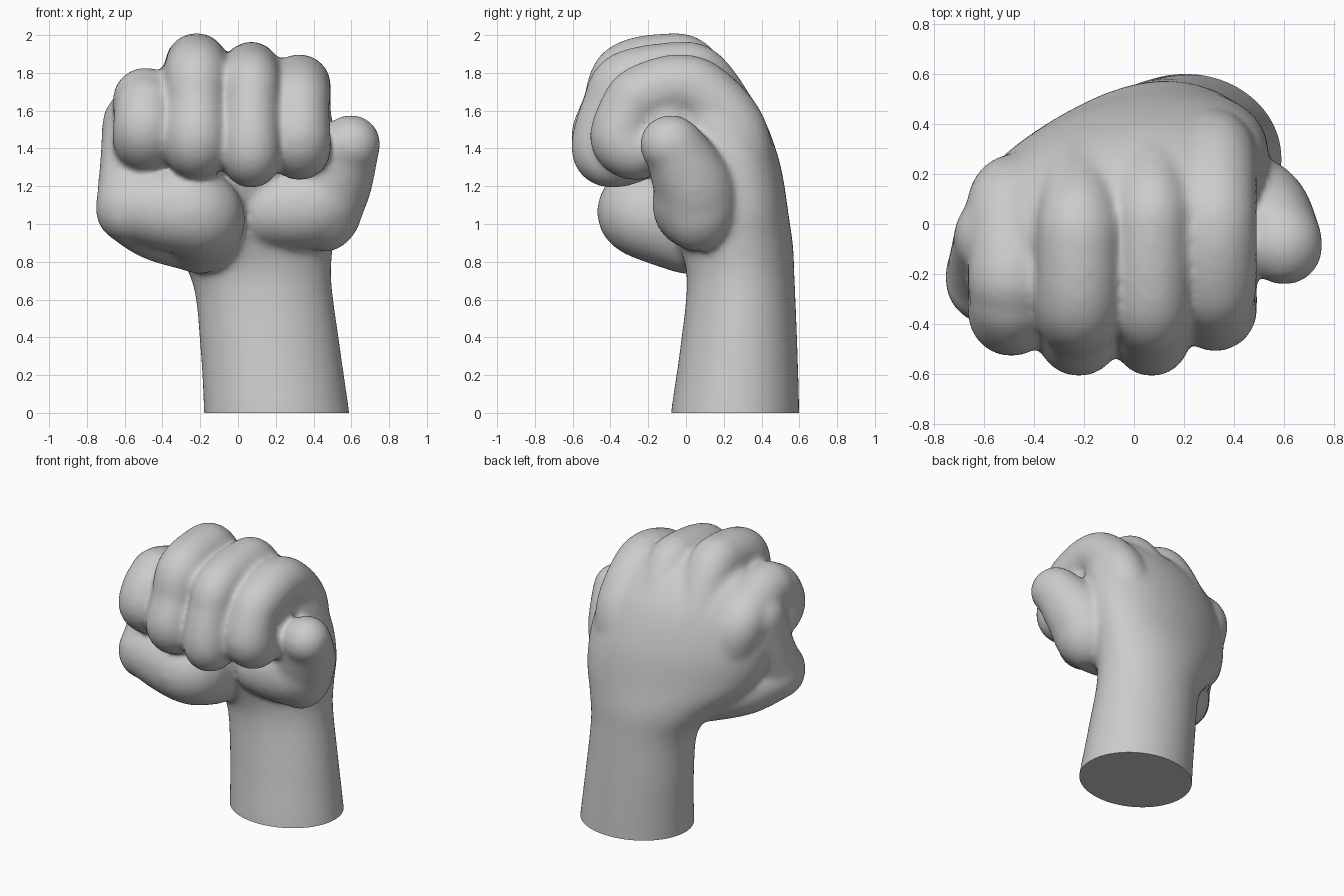
import bpy, bmesh, math
from mathutils import Vector, Matrix

cube = bpy.data.objects.get("Cube")
if cube:
    bpy.data.objects.remove(cube, do_unlink=True)

skin = bpy.data.materials.new("plain grey")
skin.use_nodes = True
grey = (0.6, 0.6, 0.6, 1)
skin.diffuse_color = grey
skin.node_tree.nodes["Principled BSDF"].inputs["Base Color"].default_value = grey

bm = bmesh.new()


def spline(points, steps):
    """Smooth run through points of any dimension."""
    pts = [Vector(p) for p in points]
    pts = [pts[0]] + pts + [pts[-1]]
    run = []
    for a, b, c, d in zip(pts, pts[1:], pts[2:], pts[3:]):
        for i in range(steps):
            t = i / steps
            run.append(b + (c - a) * (t / 2) + (2 * a - 5 * b + 4 * c - d) * (t * t / 2)
                       + (3 * b - a - 3 * c + d) * (t ** 3 / 2))
    return run + [pts[-1]]


def ball(centre, radii, tilt=0):
    m = (Matrix.Translation(centre) @ Matrix.Rotation(math.radians(tilt), 4, 'Z')
         @ Matrix.Diagonal((*radii, 1)))
    bmesh.ops.create_icosphere(bm, subdivisions=3, radius=1, matrix=m)


def limb(points):
    """Rounded limb through (x, y, z, radius) points."""
    for p in spline(points, 8):
        ball(p[:3], (p[3],) * 3)


def loft(sections, sides=48):
    """Closed skin over tilted ellipses: z, centre x, centre y, radius x, radius y, tilt."""
    rings = []
    for z, cx, cy, rx, ry, tilt in spline(sections, 6):
        c, s = math.cos(math.radians(tilt)), math.sin(math.radians(tilt))
        ring = []
        for i in range(sides):
            a = math.tau * i / sides
            u, v = rx * math.cos(a), ry * math.sin(a)
            ring.append(bm.verts.new((cx + u * c - v * s, cy + u * s + v * c, z)))
        rings.append(ring)
    for low, high in zip(rings, rings[1:]):
        for i in range(sides):
            j = (i + 1) % sides
            bm.faces.new((low[i], low[j], high[j], high[i]))
    bm.faces.new(rings[0][::-1])
    bm.faces.new(rings[-1])


def finger(x, back, top, front, bottom, r):
    """Finger running up the back of the hand, over the knuckle and into the palm."""
    limb([(0.13 + x * 0.45, 0.27, 0.85, 0.19),
          (0.03 + x * 0.85, back + 0.04, 1.25, r),
          (x, back, 1.5, r),
          (x, back - 0.17, top - r - 0.04, r),
          (x, back - 0.31, top - r, r),
          (x, front + 0.29, top - r - 0.05, r),
          (x, front + r + 0.05, 1.62, r * 0.95),
          (x, front + r, bottom + r + 0.06, r),
          (x, front + r + 0.08, bottom + r, r),
          (x, -0.15, bottom + r + 0.06, r * 0.9)])


# Forearm, wrist and back of the hand
loft([(-0.1, 0.21, 0.26, 0.39, 0.34, 0),
      (0, 0.205, 0.26, 0.385, 0.34, 0),
      (0.35, 0.17, 0.28, 0.37, 0.31, 0),
      (0.7, 0.125, 0.29, 0.37, 0.285, 4),
      (0.9, 0.06, 0.26, 0.45, 0.3, 10),
      (1.1, -0.03, 0.19, 0.58, 0.32, 16),
      (1.35, -0.07, 0.13, 0.62, 0.33, 16),
      (1.6, -0.08, 0.06, 0.58, 0.31, 14),
      (1.77, -0.05, 0.02, 0.46, 0.23, 10),
      (1.87, 0, -0.03, 0.3, 0.14, 8)])

# Four curled fingers
finger(-0.49, 0.09, 1.83, -0.53, 1.27, 0.175)
finger(-0.22, 0.2, 2.01, -0.61, 1.23, 0.168)
finger(0.07, 0.26, 1.965, -0.61, 1.19, 0.155)
finger(0.325, 0.26, 1.9, -0.51, 1.23, 0.168)

# Palm filling inside the curl
ball((0.2, -0.12, 1.56), (0.27, 0.27, 0.26))
ball((-0.2, -0.15, 1.5), (0.4, 0.25, 0.25))

# Heel of the hand
limb([(-0.57, -0.22, 1.1, 0.185), (-0.4, -0.23, 1.08, 0.22),
      (-0.21, -0.22, 1.05, 0.235), (-0.2, 0, 0.955, 0.22)])
limb([(-0.57, -0.2, 1.08, 0.185), (-0.42, -0.06, 1.0, 0.2), (-0.2, 0.06, 0.96, 0.22)])
limb([(-0.57, -0.22, 1.08, 0.185), (-0.56, -0.12, 1.3, 0.175), (-0.54, -0.05, 1.53, 0.18)])

# Thumb and its fleshy mound
limb([(0.18, 0.06, 1.08, 0.21), (0.4, 0.05, 1.1, 0.23),
      (0.49, 0.04, 1.2, 0.215), (0.585, -0.06, 1.4, 0.165), (0.6, -0.09, 1.42, 0.155)])
ball((0.46, 0.06, 1.13), (0.21, 0.22, 0.28))

# Fuse the parts into one soft skin
rough = bpy.data.meshes.new("rough_hand")
bm.to_mesh(rough)
bm.free()
fist = bpy.data.objects.new("fist", rough)
bpy.context.collection.objects.link(fist)
remesh = fist.modifiers.new("fuse", 'REMESH')
remesh.mode = 'VOXEL'
remesh.voxel_size = 0.018
smooth = fist.modifiers.new("soften", 'SMOOTH')
smooth.factor = 0.5
smooth.iterations = 16
bpy.context.view_layer.update()
mesh = bpy.data.meshes.new_from_object(fist.evaluated_get(bpy.context.evaluated_depsgraph_get()))
fist.modifiers.clear()

# Flat cut at the base of the forearm
bm = bmesh.new()
bm.from_mesh(mesh)
bmesh.ops.bisect_plane(bm, geom=bm.verts[:] + bm.edges[:] + bm.faces[:],
                       plane_co=(0, 0, 0), plane_no=(0, 0, 1), clear_inner=True)
bmesh.ops.holes_fill(bm, edges=[e for e in bm.edges if e.is_boundary], sides=0)
bm.to_mesh(mesh)
bm.free()
fist.data = mesh
bpy.data.meshes.remove(rough)
mesh.materials.clear()
mesh.materials.append(skin)

bpy.ops.object.select_all(action='DESELECT')
fist.select_set(True)
bpy.context.view_layer.objects.active = fist
bpy.ops.object.shade_smooth_by_angle(angle=math.radians(50))
